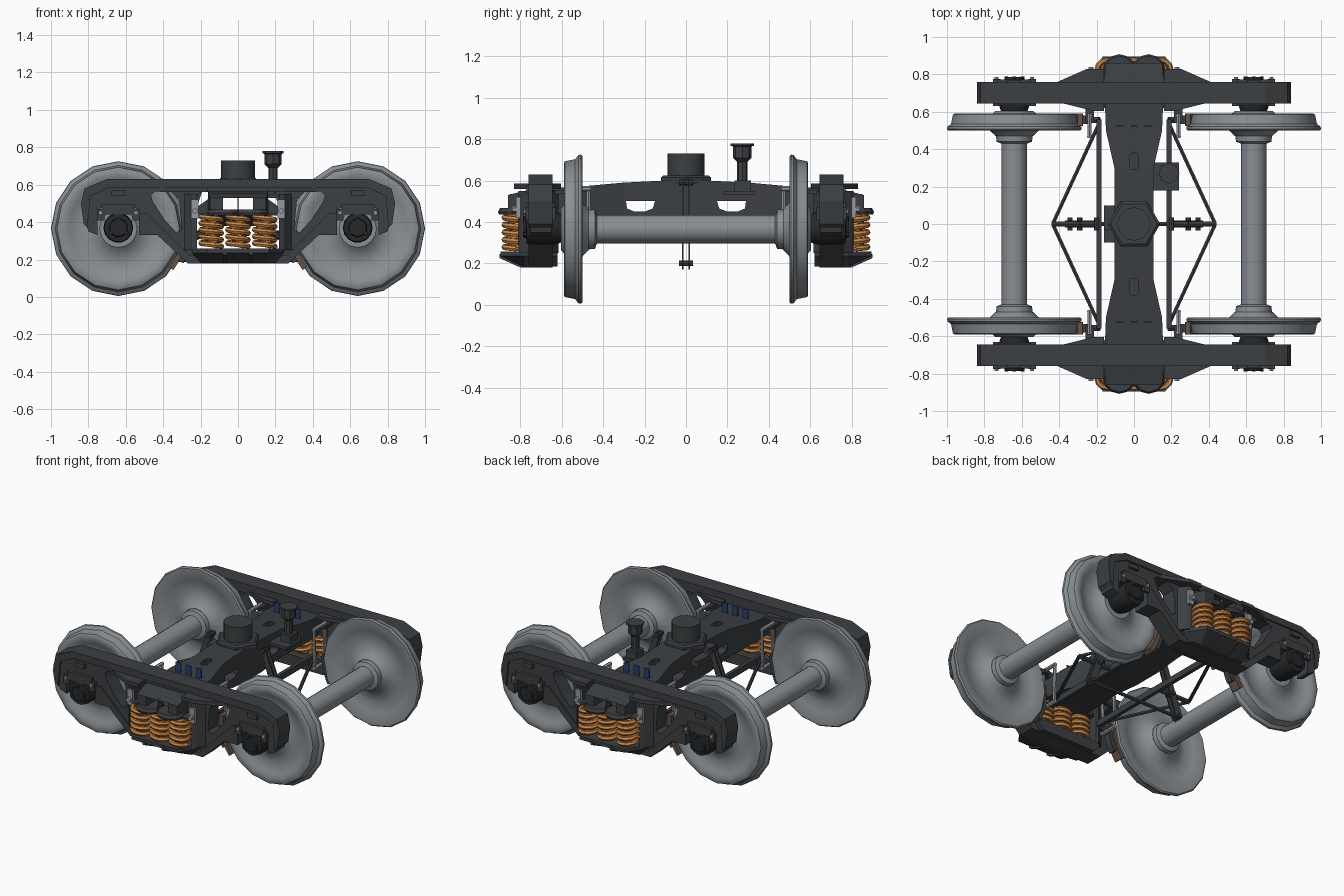
import bpy, bmesh
from math import sin, cos, pi, radians
from mathutils import Vector, Matrix

if "Cube" in bpy.data.objects:
    bpy.data.objects.remove(bpy.data.objects["Cube"])

def material(name, r, g, b):
    m = bpy.data.materials.new(name)
    m.diffuse_color = (r, g, b, 1)
    m.use_nodes = True
    m.node_tree.nodes["Principled BSDF"].inputs["Base Color"].default_value = m.diffuse_color
    return m

DARK = material("cast_dark", .045, .05, .055)
BLACK = material("bearing_black", .018, .02, .022)
STEEL = material("wheel_steel", .25, .275, .295)
LINK = material("link_grey", .30, .32, .34)
SPRING = material("spring_orange", .62, .25, .06)
SHOE = material("shoe_brown", .13, .085, .06)
BLUE = material("pad_blue", .02, .05, .17)
smooth_parts = []

def finish(name, bm, mat, mirror="", smooth=False):
    bmesh.ops.recalc_face_normals(bm, faces=bm.faces[:])
    me = bpy.data.meshes.new(name)
    bm.to_mesh(me)
    bm.free()
    o = bpy.data.objects.new(name, me)
    bpy.context.collection.objects.link(o)
    me.materials.append(mat)
    if mirror:
        md = o.modifiers.new("mirror", 'MIRROR')
        md.use_axis = ('x' in mirror, 'y' in mirror, False)
        md.use_mirror_merge = False
    if smooth:
        smooth_parts.append(o)
    return o

def prism(name, loops, axis, a, b, mat, mirror=""):
    """Extrude an outline (first loop) with holes (other loops) along an axis."""
    place = {'x': lambda u, v: (a, u, v), 'y': lambda u, v: (u, a, v), 'z': lambda u, v: (u, v, a)}[axis]
    bm = bmesh.new()
    for lp in loops:
        vs = [bm.verts.new(place(*p)) for p in lp]
        for i, v in enumerate(vs):
            bm.edges.new((v, vs[i - 1]))
    bmesh.ops.triangle_fill(bm, use_beauty=True, edges=bm.edges[:])
    ext = bmesh.ops.extrude_face_region(bm, geom=bm.faces[:])
    d = Vector([b - a if c == axis else 0 for c in 'xyz'])
    bmesh.ops.translate(bm, vec=d, verts=[g for g in ext['geom'] if isinstance(g, bmesh.types.BMVert)])
    return finish(name, bm, mat, mirror)

def box(name, x, y, z, mat, mirror=""):
    return prism(name, [[(x[0], y[0]), (x[1], y[0]), (x[1], y[1]), (x[0], y[1])]], 'z', z[0], z[1], mat, mirror)

def loft(name, rings, mat, mirror="", smooth=False):
    bm = bmesh.new()
    vr = [[bm.verts.new(p) for p in r] for r in rings]
    n = len(vr[0])
    for r0, r1 in zip(vr, vr[1:]):
        for i in range(n):
            bm.faces.new((r0[i], r0[(i + 1) % n], r1[(i + 1) % n], r1[i]))
    bm.faces.new(vr[0])
    bm.faces.new(vr[-1])
    return finish(name, bm, mat, mirror, smooth)

def lathe(name, prof, c, axis, n, mat, mirror="", smooth=True):
    """Revolve (radius, height) points about the y or z axis through c."""
    def pt(r, h, t):
        return (c[0] + r * cos(t), h, c[1] + r * sin(t)) if axis == 'y' else (c[0] + r * cos(t), c[1] + r * sin(t), h)
    return loft(name, [[pt(r, h, 2 * pi * i / n) for i in range(n)] for r, h in prof], mat, mirror, smooth)

def rod(name, p, q, r, mat, mirror="", n=6):
    p, q = Vector(p), Vector(q)
    bm = bmesh.new()
    m = Matrix.Translation((p + q) / 2) @ (q - p).to_track_quat('Z', 'Y').to_matrix().to_4x4()
    bmesh.ops.create_cone(bm, cap_ends=True, segments=n, radius1=r, radius2=r, depth=(q - p).length, matrix=m)
    return finish(name, bm, mat, mirror)

def coil(name, x, y, z0, z1, r, wire, turns, hand, mat, mirror):
    rings = []
    steps = int(turns * 12)
    for i in range(steps + 1):
        t = 2 * pi * turns * i / steps * hand
        z = z0 + (z1 - z0) * i / steps
        rings.append([(x + (r + wire * cos(k * pi / 3)) * cos(t), y + (r + wire * cos(k * pi / 3)) * sin(t),
                       z + wire * sin(k * pi / 3)) for k in range(6)])
    return loft(name, rings, mat, mirror, True)

def cut(o, cutter):
    md = o.modifiers.new("cut", 'BOOLEAN')
    md.operation, md.solver, md.object = 'DIFFERENCE', 'EXACT', cutter
    bpy.context.view_layer.objects.active = o
    bpy.ops.object.modifier_apply(modifier=md.name)
    bpy.data.objects.remove(cutter)

def sym(half):
    return half + [(-x, z) for x, z in reversed(half)]

def flip(pts):
    return [(-x, z) for x, z in pts]

# Wheels, axles and bearings
WX, WZ = .64, .365
lathe("wheel", [(.1, .47), (.115, .485), (.15, .515), (.21, .525), (.27, .515), (.3, .502), (.352, .5), (.36, .508), (.358, .52),
                (.338, .535), (.328, .585), (.32, .59), (.285, .59), (.26, .575), (.2, .56), (.14, .57), (.1, .605), (.06, .605)],
      (WX, WZ), 'y', 16, STEEL, "xy")
lathe("axle", [(.1, -.5), (.095, -.44), (.068, -.43), (.068, .43), (.095, .44), (.1, .5)], (WX, WZ), 'y', 16, STEEL, "x")
lathe("bearing", [(.07, .6), (.08, .63), (.08, .75), (.075, .77), (.05, .772), (.045, .785), (.02, .785)],
      (WX, WZ + .005), 'y', 14, BLACK, "xy")
for k in range(3):
    t = pi / 2 + k * 2 * pi / 3
    bx, bz = WX + .05 * cos(t), WZ + .05 * sin(t)
    rod("bearing_bolt", (bx, .765, bz), (bx, .788, bz), .012, BLACK, "xy")
box("bearing_adapter", (.55, .73), (.635, .772), (.44, .495), DARK, "xy")
for s in (-1, 1):
    box("adapter_lug", (WX + s * .095 - .02, WX + s * .095 + .02), (.755, .775), (.41, .47), DARK, "xy")
    box("adapter_lug_inner", (WX + s * .095 - .02, WX + s * .095 + .02), (.63, .65), (.41, .47), DARK, "xy")
    rod("adapter_bolt", (WX + s * .095, .77, .45), (WX + s * .095, .785, .45), .012, LINK, "xy")
box("adapter_key", (.605, .675), (.735, .77), (.54, .57), DARK, "xy")

# Side frames: pierced web with full-width chords
win = [(.30, .36), (.33, .345), (.39, .41), (.455, .51), (.465, .545), (.445, .565), (.36, .565), (.315, .52)]
half = [(.27, .18), (.43, .33), (.53, .33), (.53, .46), (.56, .49), (.72, .49), (.75, .46), (.75, .33),
        (.80, .35), (.84, .5), (.82, .58), (.7, .63)]
opening = sym([(.22, .25), (.22, .54), (.19, .565)])
prism("side_frame_web", [sym(half), win, flip(win), opening], 'y', .65, .75, DARK, "y")
prism("side_frame_top_chord", [sym([(.49, .585), (.69, .585), (.79, .54), (.805, .37), (.825, .39), (.84, .5), (.82, .58), (.7, .63)])],
      'y', .645, .76, DARK, "y")
prism("side_frame_bottom_chord", [sym([(.27, .18), (.43, .33), (.53, .33), (.53, .45), (.49, .45), (.41, .37), (.26, .225)])],
      'y', .645, .76, DARK, "y")
prism("frame_column", [[(.22, .62), (.235, .615), (.285, .65), (.285, .75), (.245, .80), (.22, .81)]], 'z', .25, .55, DARK, "xy")
prism("column_gusset", [[(.16, .755), (.16, .83), (.25, .83), (.42, .755)]], 'z', .56, .585, DARK, "xy")
prism("inner_gusset", [[(.16, .65), (.16, .605), (.22, .605), (.40, .65)]], 'z', .56, .585, DARK, "xy")
box("column_clip", (.21, .25), (.80, .82), (.42, .52), LINK, "xy")
rod("column_bolt", (.23, .81, .46), (.23, .84, .46), .016, LINK, "xy")

# Spring seats with ribs
def seat_ring(w, y1, z):
    return [(-w, .62, z), (w, .62, z), (w, .78, z), (w * .68, y1, z), (-w * .68, y1, z), (-w, .78, z)]
loft("spring_seat", [seat_ring(.2, .79, .185), seat_ring(.245, .895, .235), seat_ring(.245, .895, .258)], DARK, "y")
for x in (-.07, .07):
    prism("seat_rib", [[(.75, .18), (.80, .18), (.9, .225), (.9, .245), (.75, .25)]], 'x', x - .01, x + .01, DARK, "y")

# Spring nests
for x in (-.143, 0, .143):
    for y in (.69, .822):
        coil("outer_spring", x, y, .27, .43, .055, .0145, 4.5, 1, SPRING, "y")
        coil("inner_spring", x, y, .268, .43, .028, .010, 6, -1, SPRING, "y")

# Hollow bolster with side and top openings
st = [(.1, .105, .38, .6), (.3, .105, .40, .59), (.5, .15, .43, .572), (.76, .16, .44, .555), (.86, .15, .44, .53)]
st = [(-y, w, a, b) for y, w, a, b in reversed(st)] + st
bolster = loft("bolster", [[(-w, y, a), (w, y, a), (w, y, b), (-w, y, b)] for y, w, a, b in st], DARK)
cut(bolster, box("cutter", (-.08, .08), (-1, 1), (.46, .53), DARK))
for s in (-1, 1):
    cut(bolster, prism("cutter", [[(s * y, z) for y, z in [(.15, .5), (.16, .465), (.2, .45), (.25, .45), (.285, .465), (.29, .5)]]],
                       'x', -.3, .3, DARK))
    oval = [(.026 * cos(k * pi / 5), s * .335 + (.02 if sin(k * pi / 5) > 0 else -.02) + .026 * sin(k * pi / 5)) for k in range(10)]
    cut(bolster, prism("cutter", [oval], 'z', .5, .7, DARK))
lathe("bolster_end_lobe", [(.085, .435), (.09, .448), (.08, .468)], (.078, .818), 'z', 12, DARK, "xy", False)
box("bolster_spring_plate", (-.21, .21), (.63, .83), (.435, .45), DARK, "y")
box("bolster_web", (-.004, .004), (.8, .85), (.455, .535), DARK, "y")
prism("friction_wedge", [[(.15, .44), (.22, .44), (.22, .48), (.15, .53)]], 'y', .65, .76, DARK, "xy")
lathe("centre_plate", [(.14, .585), (.14, .615), (.125, .625)], (0, 0), 'z', 6, DARK, "", False)
lathe("centre_post", [(.09, .62), (.09, .73)], (0, 0), 'z', 12, DARK)
for x in (-.075, 0, .075):
    box("side_bearing_pad", (x - .02, x + .02), (.52, .527), (.54, .635), BLUE, "y")

# Load valve standing beside the bolster
box("valve_bracket", (.09, .24), (.18, .33), (.53, .55), DARK)
box("valve_base", (.15, .225), (.235, .315), (.55, .6), DARK)
lathe("load_valve", [(.025, .59), (.025, .69), (.045, .71), (.045, .765), (.056, .768), (.056, .78)], (.187, .272), 'z', 8, DARK)

# Brake beams, rods and levers
BZ = .34
box("brake_beam", (.175, .2), (-.56, .56), (BZ - .02, BZ + .02), DARK, "x")
rod("brake_truss", (.19, .53, BZ), (.435, 0, BZ), .011, DARK, "xy")
rod("brake_strut", (.18, 0, BZ), (.435, 0, BZ), .016, DARK, "x")
for y in (-.016, .016):
    prism("brake_lever", [[(.345, .17), (.37, .2), (.215, .61), (.18, .6), (.315, .2)]], 'y', y - .004, y + .004, DARK, "x")
rod("bottom_rod", (-.34, 0, .2), (.34, 0, .2), .012, DARK)
for x, z in ((.342, .2), (.29, BZ), (.2, .59)):
    rod("lever_pin", (x, -.035, z), (x, .035, z), .014, DARK, "x", 8)
box("dead_lever_bracket", (-.16, -.095), (-.1, .1), (.5, .54), DARK)
box("dead_lever_fulcrum", (-.16, -.10), (-.1, -.03), (.54, .58), DARK)

# Brake shoes curved round the wheel treads, on their heads
def arc(r0, r1, a0, a1, n=7):
    ang = [radians(a0 + (a1 - a0) * k / n) for k in range(n + 1)]
    return [(-WX + r0 * cos(a), WZ + r0 * sin(a)) for a in ang] + [(-WX + r1 * cos(a), WZ + r1 * sin(a)) for a in reversed(ang)]
prism("brake_shoe", [arc(.34, .368, -37, 6)], 'y', .525, .59, SHOE, "xy")
prism("brake_head", [arc(.368, .395, -28, 0)], 'y', .535, .58, DARK, "xy")
rod("head_arm", (.27, .556, .3), (.185, .556, BZ), .018, DARK, "xy")

# Brake hangers: grey U-links
for y in (.47, .58):
    rod("hanger_leg", (.24, y, .3), (.235, y, .56), .011, LINK, "xy")
for z in (.3, .56):
    rod("hanger_bar", (.238, .46, z), (.238, .59, z), .013, LINK, "xy")
box("hanger_bracket", (.215, .26), (.54, .65), (.535, .555), DARK, "xy")

# Smooth shading on the turned and coiled parts
bpy.ops.object.select_all(action='DESELECT')
for o in smooth_parts:
    o.select_set(True)
bpy.context.view_layer.objects.active = smooth_parts[0]
bpy.ops.object.shade_smooth_by_angle(angle=radians(40))
